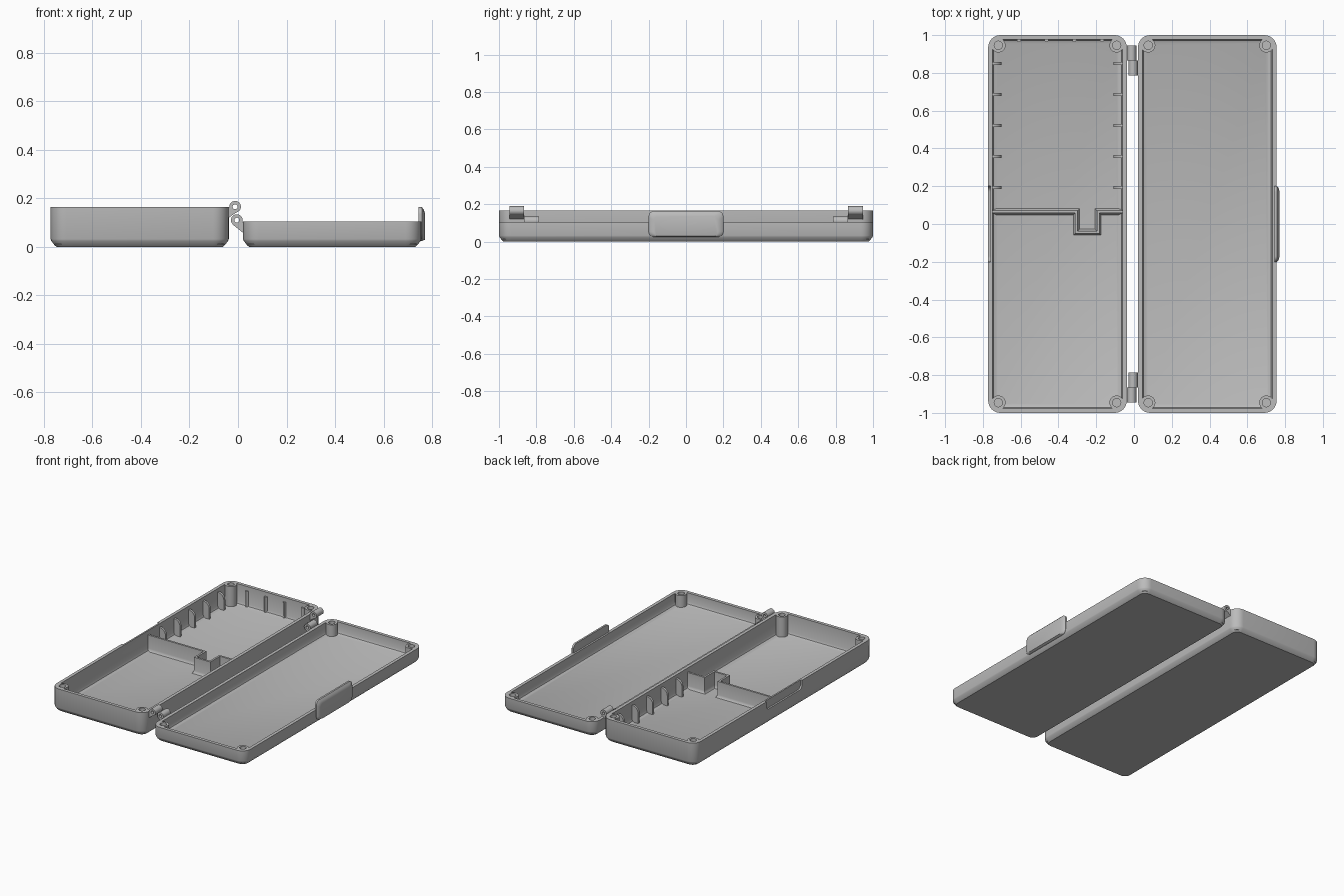
import bpy, bmesh, math
from mathutils import Vector

if "Cube" in bpy.data.objects:
    bpy.data.objects.remove(bpy.data.objects["Cube"])

plastic = bpy.data.materials.new("grey_plastic")
plastic.use_nodes = True
GREY = (0.5, 0.5, 0.5, 1)
plastic.diffuse_color = GREY
plastic.node_tree.nodes["Principled BSDF"].inputs["Base Color"].default_value = GREY


def loft(name, loops, ring=False):
    """Skin equal-length loops; cap both ends, or join last to first."""
    bm = bmesh.new()
    rows = [[bm.verts.new(p) for p in loop] for loop in loops]
    pairs = list(zip(rows, rows[1:])) + ([(rows[-1], rows[0])] if ring else [])
    for a, b in pairs:
        for i in range(len(a)):
            j = (i + 1) % len(a)
            bm.faces.new((a[i], a[j], b[j], b[i]))
    if not ring:
        bm.faces.new(rows[0])
        bm.faces.new(rows[-1])
    bmesh.ops.recalc_face_normals(bm, faces=bm.faces)
    mesh = bpy.data.meshes.new(name)
    bm.to_mesh(mesh)
    bm.free()
    mesh.materials.append(plastic)
    obj = bpy.data.objects.new(name, mesh)
    bpy.context.collection.objects.link(obj)
    return obj


def rounded(cx, cy, hx, hy, r, n=8):
    """Rounded rectangle as 2D points."""
    pts = []
    for q, (sx, sy) in enumerate(((1, 1), (-1, 1), (-1, -1), (1, -1))):
        for k in range(n + 1):
            a = math.pi / 2 * (q + k / n)
            pts.append((cx + sx * (hx - r) + r * math.cos(a),
                        cy + sy * (hy - r) + r * math.sin(a)))
    return pts


def circle(cx, cy, r, n=24):
    return [(cx + r * math.cos(math.tau * i / n), cy + r * math.sin(math.tau * i / n))
            for i in range(n)]


def along(axis, pts, t):
    """Place 2D points on a plane at t on the given axis."""
    return [Vector({"x": (t, a, b), "y": (a, t, b), "z": (a, b, t)}[axis]) for a, b in pts]


def prism(name, axis, pts, t0, t1):
    return loft(name, [along(axis, pts, t0), along(axis, pts, t1)])


WALL, FLOOR = 0.023, 0.022


def tray(name, cx, hx, top):
    """Open tray with chamfered foot and filleted floor."""
    steps = [(0.024, 0), (0.016, 0.007), (0.003, 0.024), (0, 0.032), (0, top),
             (WALL, top), (WALL, FLOOR + 0.02), (WALL + 0.006, FLOOR + 0.006),
             (WALL + 0.02, FLOOR)]
    return loft(name, [along("z", rounded(cx, 0, hx - i, 1 - i, 0.065 - i), z)
                       for i, z in steps])


def posts(name, cx, hx, top):
    """Corner posts with blind holes."""
    for sx, label in ((1, "left"), (-1, "right")):
        for sy, end in ((-1, "front"), (1, "back")):
            x, y = cx + sx * (hx - 0.054), sy * 0.946
            steps = [(0.038, 0.01), (0.038, top), (0.022, top), (0.022, top - 0.06)]
            loft(f"{name}_{end}_{label}", [along("z", circle(x, y, r), z) for r, z in steps])


BASE_X, BASE_HX, BASE_TOP = -0.405, 0.367, 0.165
LID_X, LID_HX, LID_TOP = 0.388, 0.367, 0.105

base = tray("base_tray", BASE_X, BASE_HX, BASE_TOP)
tray("lid_tray", LID_X, LID_HX, LID_TOP)
posts("base_post", BASE_X, BASE_HX, BASE_TOP)
posts("lid_post", LID_X, LID_HX, LID_TOP)

# Latch recess in the outer wall of the base
cutter = prism("recess_cutter", "x", rounded(0, 0.175, 0.2, 0.07, 0.03), -0.8, -0.76)
cutter.hide_render = True
cut = base.modifiers.new("latch_recess", "BOOLEAN")
cut.object, cut.solver = cutter, "EXACT"
bpy.context.view_layer.objects.active = base
bpy.ops.object.modifier_apply(modifier=cut.name)
bpy.data.objects.remove(cutter)

# Latch tab on the lid, with a sloped raised pad
loft("latch_tab", [along("x", rounded(0, z, hy, hz, r), x) for x, z, hy, hz, r in (
    (0.744, 0.094, 0.2, 0.07, 0.03), (0.757, 0.094, 0.2, 0.07, 0.03),
    (0.766, 0.09, 0.19, 0.062, 0.028), (0.771, 0.083, 0.17, 0.054, 0.025))])

# Divider wall with a square jog
path = [(-0.76, 0.065), (-0.305, 0.065), (-0.305, -0.043), (-0.19, -0.043),
        (-0.19, 0.065), (-0.05, 0.065)]


def offset_path(d):
    """Shift each axis-aligned run sideways by d."""
    out = []
    for i, p in enumerate(path):
        p = Vector(p)
        before = (p - Vector(path[i - 1])).normalized() if i else None
        after = (Vector(path[i + 1]) - p).normalized() if i < len(path) - 1 else None
        shift = Vector((0, 0))
        for run in {tuple(v): v for v in (before, after) if v}.values():
            shift += Vector((-run.y, run.x)) * d
        out.append(tuple(p + shift))
    return out


loft("divider", [along("z", offset_path(d) + offset_path(-d)[::-1], z)
                 for d, z in ((0.018, FLOOR - 0.002), (0.011, FLOOR + 0.006),
                              (0.007, FLOOR + 0.02), (0.007, 0.135))])

# Side ribs: fins with a rounded top, mirrored across the base
inner = BASE_HX - WALL
for s, label in ((-1, "right"), (1, "left")):
    for i in range(5):
        y = 0.85 - 0.164 * i
        arc = [(0.048 * math.sin(a), 0.095 + 0.045 * math.cos(a))
               for a in (math.pi / 16 * k for k in range(9))]
        fin = [(-0.005, 0.015), (-0.005, 0.14)] + arc + [(0.048, 0.015)]
        pts = [(BASE_X + s * (inner - a), z) for a, z in fin]
        prism(f"side_rib_{label}_{i + 1}", "y", pts, y - 0.008, y + 0.008)

# Small ribs on the back wall
for i in range(4):
    x = -0.61 + 0.147 * i
    prism(f"back_rib_{i + 1}", "z", circle(x, 0.974, 0.011, 12), 0.015, 0.135)

# Hinges: base knuckles outside, lid knuckles inside
base_arm = [(-0.045, 0.115), (-0.045, 0.165), (-0.03, 0.165), (-0.024, 0.15), (-0.004, 0.144)]
lid_arm = [(-0.022, 0.092), (0.03, 0.05), (0.03, 0.1), (0.012, 0.104), (0, 0.094)]
for s, end in ((-1, "front"), (1, "back")):
    for part, cx, cz, arm, y0, y1 in (("base", -0.012, 0.165, base_arm, 0.865, 0.945),
                                      ("lid", -0.005, 0.11, lid_arm, 0.785, 0.865)):
        outer, hole = circle(cx, cz, 0.024), circle(cx, cz, 0.01)
        loft(f"{part}_hinge_knuckle_{end}",
             [along("y", pts, s * y) for pts, y in
              ((outer, y0), (outer, y1), (hole, y1), (hole, y0))], ring=True)
        prism(f"{part}_hinge_arm_{end}", "y", arm, s * y0, s * y1)

# Smooth curved surfaces, keep edges sharp
bpy.ops.object.select_all(action="DESELECT")
for obj in bpy.data.objects:
    if obj.type == "MESH":
        obj.select_set(True)
bpy.context.view_layer.objects.active = base
bpy.ops.object.shade_smooth_by_angle(angle=math.radians(30))
